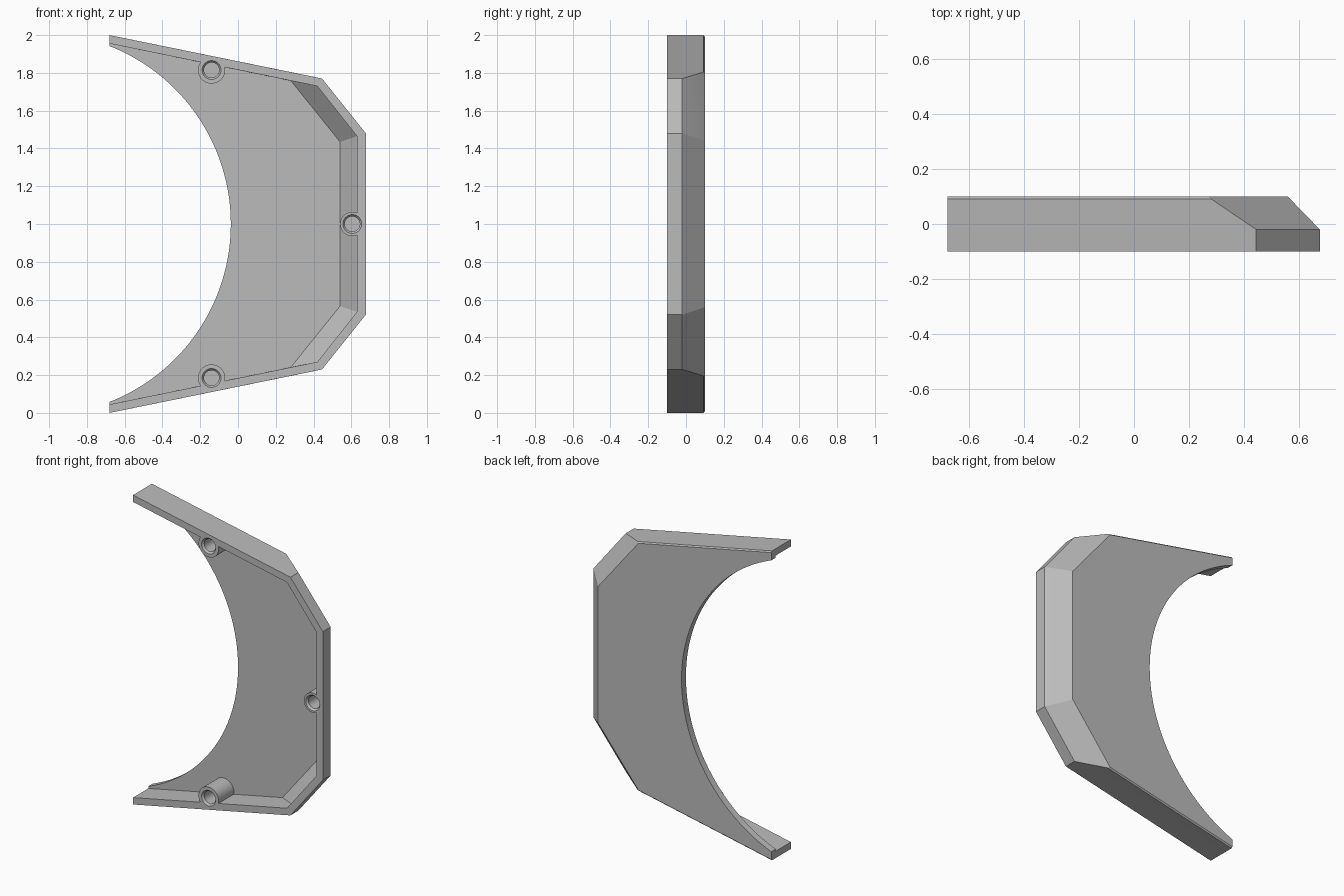
import bpy, bmesh, math

cube = bpy.data.objects.get("Cube")
if cube:
    bpy.data.objects.remove(cube, do_unlink=True)

grey = bpy.data.materials.new("plain grey")
grey.use_nodes = True
colour = (0.5, 0.5, 0.5, 1)
grey.diffuse_color = colour
grey.node_tree.nodes["Principled BSDF"].inputs["Base Color"].default_value = colour


def loft(name, sections):
    """Solid skinned through (y, outline) sections running front to back."""
    bm = bmesh.new()
    rings = [[bm.verts.new((x, y, z)) for x, z in pts] for y, pts in sections]
    n = len(rings[0])
    for a, b in zip(rings, rings[1:]):
        for i in range(n):
            j = (i + 1) % n
            bm.faces.new((a[i], a[j], b[j], b[i]))
    bm.faces.new(rings[0])
    bm.faces.new(rings[-1])
    bmesh.ops.recalc_face_normals(bm, faces=bm.faces)
    mesh = bpy.data.meshes.new(name)
    bm.to_mesh(mesh)
    bm.free()
    mesh.materials.append(grey)
    obj = bpy.data.objects.new(name, mesh)
    bpy.context.collection.objects.link(obj)
    return obj


def mirrored(upper):
    """Outline symmetric about z = 1 from its upper half."""
    return upper + [(x, 2 - z) for x, z in reversed(upper)]


def circle(x, z, r, n=40):
    return [(x + r * math.cos(math.tau * i / n), z + r * math.sin(math.tau * i / n))
            for i in range(n)]


def subtract(target, cutter):
    mod = target.modifiers.new("cut", 'BOOLEAN')
    mod.operation = 'DIFFERENCE'
    mod.solver = 'EXACT'
    mod.object = cutter
    bpy.context.view_layer.objects.active = target
    bpy.ops.object.modifier_apply(modifier=mod.name)
    bpy.data.objects.remove(cutter, do_unlink=True)


# Outer shell: straight rim, sloped back corners, fine bevel on the long edges
rim = mirrored([(-0.68, 2), (0.445, 1.77), (0.677, 1.48)])
edge = mirrored([(-0.68, 2), (0.28, 1.804), (0.568, 1.443)])
back = mirrored([(-0.68, 1.992), (0.27, 1.798), (0.56, 1.44)])
shell = loft("curved_cover", [(-0.1, rim), (-0.02, rim), (0.092, edge), (0.1, back)])

# Pocket open at the front and at the left end
mouth = mirrored([(-0.8, 1.98), (0.42, 1.73), (0.63, 1.465)])
floor = mirrored([(-0.8, 1.98), (0.28, 1.758), (0.54, 1.435)])
pocket = loft("pocket_cutter", [(-0.2, mouth), (-0.04, mouth), (0.055, floor)])

# Screw bosses stay standing inside the pocket: x, z, radius, hole end
bosses = [(-0.14, 1.815, 0.072, 0.05), (-0.14, 0.185, 0.072, 0.05), (0.605, 1, 0.064, 0)]
for x, z, r, end in bosses:
    ring = circle(x, z, r)
    subtract(pocket, loft("boss_core", [(-0.3, ring), (0.2, ring)]))
subtract(shell, pocket)

# Countersunk screw holes
for x, z, r, end in bosses:
    wide, narrow = circle(x, z, 0.05), circle(x, z, 0.04)
    subtract(shell, loft("hole_cutter", [(-0.2, wide), (-0.1, wide),
                                         (-0.088, narrow), (end, narrow)]))

# Large round opening
arc = circle(-1.05, 1, 1.012, 160)
subtract(shell, loft("opening_cutter", [(-0.3, arc), (0.3, arc)]))

bpy.ops.object.select_all(action='DESELECT')
shell.select_set(True)
bpy.context.view_layer.objects.active = shell
bpy.ops.object.shade_smooth_by_angle(angle=math.radians(20))
